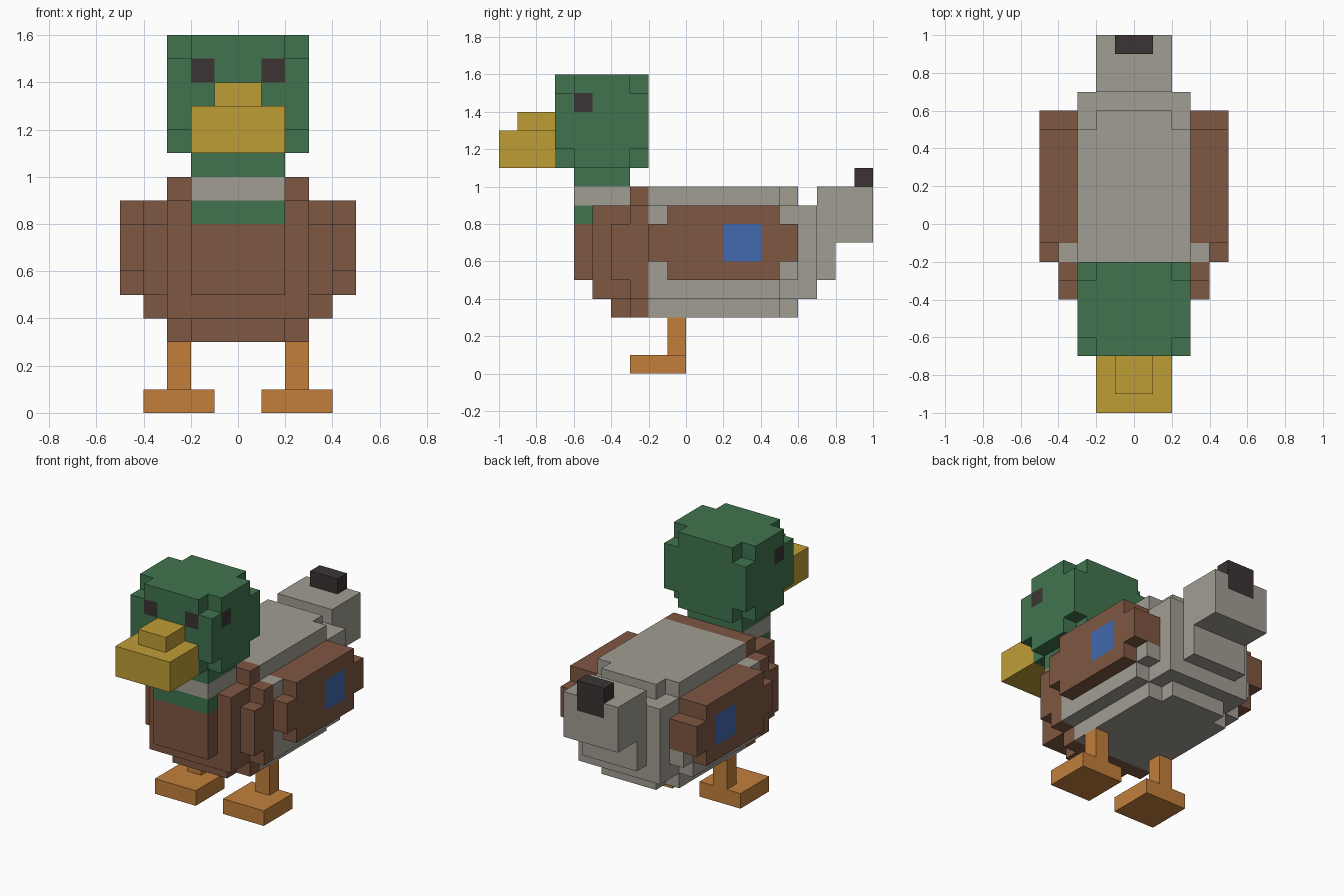
import bpy
import bmesh
from mathutils import Vector

UNIT = 0.1  # edge length of one block

old = bpy.data.objects.get("Cube")
if old:
    bpy.data.objects.remove(old, do_unlink=True)


# Flat colours, given as display values and converted to linear
def linear(v):
    v /= 255
    return v / 12.92 if v <= 0.04045 else ((v + 0.055) / 1.055) ** 2.4


def make_material(name, rgb):
    mat = bpy.data.materials.new(name)
    colour = (*[linear(c) for c in rgb], 1.0)
    mat.use_nodes = True
    mat.diffuse_color = colour
    bsdf = next(n for n in mat.node_tree.nodes if n.type == 'BSDF_PRINCIPLED')
    bsdf.inputs["Base Color"].default_value = colour
    bsdf.inputs["Roughness"].default_value = 0.9
    return mat


GREEN = make_material("head green", (65, 116, 78))
BROWN = make_material("breast brown", (127, 87, 66))
GREY = make_material("feather grey", (161, 157, 147))
YELLOW = make_material("bill yellow", (191, 157, 54))
ORANGE = make_material("leg orange", (194, 127, 59))
DARK = make_material("dark charcoal", (60, 52, 52))
BLUE = make_material("wing patch blue", (65, 106, 176))


# Block solids: every box is given for x >= 0 and mirrored
def box(x, y, z):
    return [(i, j, k) for i in range(*x) for j in range(*y) for k in range(*z)]


def trim_corners(cells):
    """Drop the eight corner blocks of a box."""
    ends = [(min(a), max(a)) for a in zip(*cells)]
    return [c for c in cells
            if not (c[0] == ends[0][1] and c[1] in ends[1] and c[2] in ends[2])]


taken = set()  # blocks already used by an earlier part


def add_part(name, regions, sides=(1, -1)):
    """Build one mesh from (material, cells) regions; later regions repaint."""
    cells = {}
    for mat, region in regions:
        for i, j, k in region:
            for s in sides:
                cells[(i if s > 0 else -1 - i, j, k)] = mat
    cells = {c: m for c, m in cells.items() if c not in taken}
    taken.update(cells)

    mats = list(dict.fromkeys(cells.values()))
    bm = bmesh.new()
    for cell, mat in cells.items():
        centre = Vector(cell) + Vector((0.5, 0.5, 0.5))
        for axis in range(3):
            for sign in (1, -1):
                near = list(cell)
                near[axis] += sign
                if tuple(near) in cells:
                    continue
                n, u, v = Vector(), Vector(), Vector()
                n[axis] = sign / 2
                u[(axis + 1) % 3] = 0.5
                v[(axis + 2) % 3] = sign / 2
                corners = (-u - v, u - v, u + v, v - u)
                face = bm.faces.new([bm.verts.new((centre + n + c) * UNIT) for c in corners])
                face.material_index = mats.index(mat)
    bmesh.ops.remove_doubles(bm, verts=bm.verts[:], dist=UNIT / 100)
    bmesh.ops.dissolve_limit(bm, angle_limit=0.01, verts=bm.verts[:],
                             edges=bm.edges[:], delimit={'MATERIAL'})
    mesh = bpy.data.meshes.new(name)
    bm.to_mesh(mesh)
    bm.free()
    for mat in mats:
        mesh.materials.append(mat)
    obj = bpy.data.objects.new(name, mesh)
    bpy.context.collection.objects.link(obj)


# Head with painted eyes on the front and the sides
add_part("head", [
    (GREEN, trim_corners(box((0, 3), (-7, -2), (11, 16)))),
    (DARK, box((1, 2), (-7, -6), (14, 15))),
    (DARK, box((2, 3), (-6, -5), (14, 15))),
])

# Bill
add_part("bill", [
    (YELLOW, box((0, 2), (-10, -7), (11, 13))),
    (YELLOW, box((0, 1), (-9, -7), (13, 14))),
])

# Neck with pale collar
add_part("neck", [
    (GREEN, box((0, 2), (-6, -3), (10, 11))),
    (GREY, box((0, 2), (-6, -3), (9, 10))),
    (GREEN, box((0, 2), (-6, -5), (8, 9))),
])

# Paired wings, legs and feet
for label, side in (("left", 1), ("right", -1)):
    add_part(label + "_wing", [
        (BROWN, box((3, 5), (-1, 5), (5, 9))),
        (BROWN, box((3, 5), (5, 6), (6, 8))),
        (BROWN, box((4, 5), (-2, -1), (6, 8))),
        (BLUE, box((4, 5), (2, 4), (6, 8))),
    ], (side,))
    add_part(label + "_foot", [(ORANGE, box((1, 4), (-3, 0), (0, 1)))], (side,))
    add_part(label + "_leg", [(ORANGE, box((2, 3), (-1, 0), (1, 3)))], (side,))

# Breast, stepped towards the front
add_part("breast", [
    (BROWN, box((0, 2), (-6, -5), (5, 8))),
    (BROWN, box((0, 3), (-5, -2), (4, 9))),
    (BROWN, box((0, 2), (-4, -3), (3, 4))),
    (BROWN, box((0, 3), (-3, -2), (3, 10))),
    (BROWN, box((3, 4), (-4, -3), (5, 8))),
    (BROWN, box((3, 4), (-3, -2), (4, 9))),
])

# Body, stepped towards the rear
add_part("body", [
    (GREY, box((0, 3), (-2, 7), (4, 9))),
    (GREY, box((0, 3), (-2, 5), (3, 10))),
    (GREY, box((0, 2), (5, 6), (3, 10))),
    (GREY, box((3, 4), (-2, 5), (4, 9))),
    (GREY, box((3, 4), (5, 6), (5, 8))),
])

# Tail with dark curl
add_part("tail_curl", [(DARK, box((0, 1), (9, 10), (9, 11)))])
add_part("tail", [
    (GREY, box((0, 2), (7, 8), (5, 10))),
    (GREY, box((0, 2), (8, 10), (7, 10))),
])
